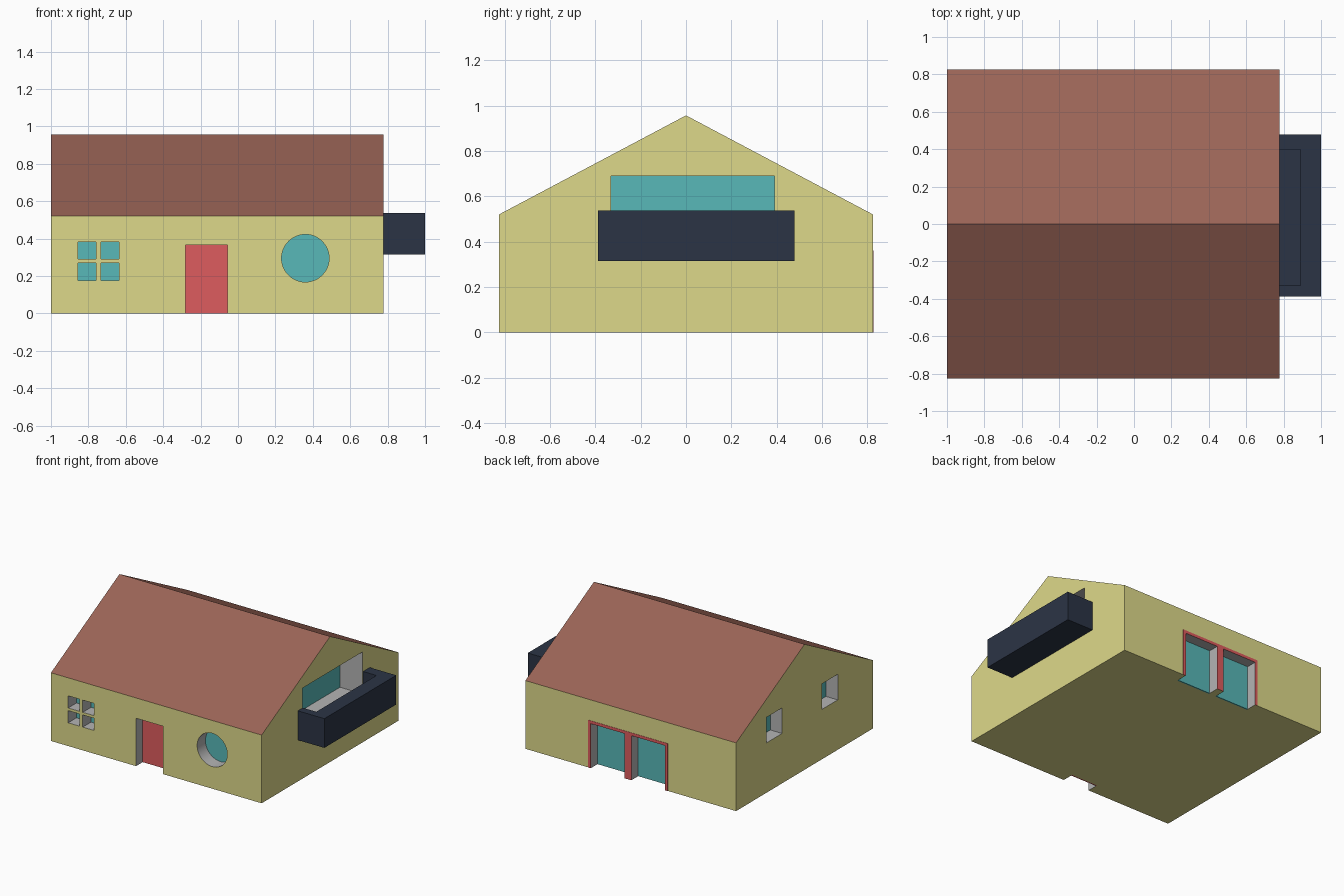
import bpy, bmesh, math
from mathutils import Matrix

if "Cube" in bpy.data.objects:
    bpy.data.objects.remove(bpy.data.objects["Cube"])

X0, X1, Y, EAVE, RIDGE = -1.0, 0.777, 0.825, 0.52, 0.957
PANEL = 0.01  # thickness of doors and glass


def material(name, hex_colour):
    def lin(c):
        return c / 12.92 if c <= 0.04045 else ((c + 0.055) / 1.055) ** 2.4
    m = bpy.data.materials.new(name)
    m.diffuse_color = [lin(int(hex_colour[i:i + 2], 16) / 255) for i in (0, 2, 4)] + [1]
    m.use_nodes = True
    m.node_tree.nodes["Principled BSDF"].inputs["Base Color"].default_value = m.diffuse_color
    return m


WALL = material("wall_yellow", "DED98A")
ROOF = material("roof_brown", "9A6456")
GREY = material("reveal_grey", "B4B4B4")
GLASS = material("glass_teal", "58B8B8")
RED = material("door_red", "DE5C5E")
NAVY = material("balcony_navy", "2B3445")


def add_box(bm, x, y, z):
    size = [abs(r[1] - r[0]) for r in (x, y, z)]
    mid = [(r[1] + r[0]) / 2 for r in (x, y, z)]
    bmesh.ops.create_cube(bm, size=1, matrix=Matrix.Translation(mid) @ Matrix.Diagonal((*size, 1)))


def add_disc(bm, x, z, r, y):
    # round plug lying along the y axis
    bmesh.ops.create_cone(bm, cap_ends=True, segments=48, radius1=r, radius2=r, depth=abs(y[1] - y[0]),
                          matrix=Matrix.Translation((x, sum(y) / 2, z)) @ Matrix.Rotation(math.pi / 2, 4, 'X'))


def finish(bm, name, *mats):
    bmesh.ops.recalc_face_normals(bm, faces=bm.faces[:])
    me = bpy.data.meshes.new(name)
    bm.to_mesh(me)
    bm.free()
    for m in mats:
        me.materials.append(m)
    ob = bpy.data.objects.new(name, me)
    bpy.context.collection.objects.link(ob)
    return ob


def activate(ob):
    bpy.ops.object.select_all(action='DESELECT')
    ob.select_set(True)
    bpy.context.view_layer.objects.active = ob


def carve(ob, cutter):
    mod = ob.modifiers.new("carve", 'BOOLEAN')
    mod.operation, mod.solver, mod.object = 'DIFFERENCE', 'EXACT', cutter
    activate(ob)
    bpy.ops.object.modifier_apply(modifier=mod.name)
    bpy.data.objects.remove(cutter)


# House shell: gable profile extruded along x, slopes in roof colour
bm = bmesh.new()
profile = [(-Y, 0), (Y, 0), (Y, EAVE), (0, RIDGE), (-Y, EAVE)]
face = bm.faces.new([bm.verts.new((X0, y, z)) for y, z in profile])
ext = bmesh.ops.extrude_face_region(bm, geom=[face])
bmesh.ops.translate(bm, vec=(X1 - X0, 0, 0), verts=[v for v in ext["geom"] if isinstance(v, bmesh.types.BMVert)])
bmesh.ops.recalc_face_normals(bm, faces=bm.faces[:])
for f in bm.faces:
    f.material_index = 1 if 0.1 < f.normal.z < 0.99 else 0
house = finish(bm, "house", WALL, ROOF, GREY)

cuts = bmesh.new()


def recess(name, axis, plane, sign, span, z, depth, mat):
    # opening in a wall with a panel filling its inner end
    inner = plane - sign * depth
    back = inner - sign * PANEL
    order = (lambda d: (d, span)) if axis == 'x' else (lambda d: (span, d))
    low = z[0] if z[0] > 0 else -0.1
    add_box(cuts, *order((back, plane + sign * 0.1)), (low, z[1]))
    bm = bmesh.new()
    add_box(bm, *order((back, inner)), z)
    finish(bm, name, mat)


# Front: four-pane window, door, round window
for x in (-0.855, -0.732):
    for z in (0.177, 0.29):
        recess("front_window_pane", 'y', -Y, -1, (x, x + 0.097), (z, z + 0.093), 0.1, GLASS)
recess("front_door", 'y', -Y, -1, (-0.282, -0.057), (0, 0.365), 0.08, RED)
add_disc(cuts, 0.36, 0.295, 0.127, (-Y - 0.1, -Y + 0.1 + PANEL))
bm = bmesh.new()
add_disc(bm, 0.36, 0.295, 0.127, (-Y + 0.1, -Y + 0.1 + PANEL))
round_glass = finish(bm, "round_window_glass", GLASS)

# Back: double glass door with a red frame
for x in (-0.403, -0.06):
    recess("back_door_glass", 'y', Y, 1, (x, x + 0.285), (0, 0.34), 0.08, GLASS)
# Left: two windows
for y in (-0.4, 0.27):
    recess("left_window_glass", 'x', X0, -1, (y, y + 0.19), (0.38, 0.575), 0.1, GLASS)
# Right: balcony opening
recess("balcony_glass", 'x', X1, 1, (-0.33, 0.39), (0.37, 0.69), 0.19, GLASS)

for f in cuts.faces:
    f.material_index = 2
carve(house, finish(cuts, "recess_cutter", WALL, ROOF, GREY))

# Thin red frame around the back door
bm = bmesh.new()
fy = (Y, Y + 0.002)
for x in ((-0.425, -0.403), (-0.118, -0.06), (0.225, 0.247)):
    add_box(bm, x, fy, (0, 0.34))
add_box(bm, (-0.425, 0.247), fy, (0.34, 0.362))
finish(bm, "back_door_frame", RED)

# Balcony: hollowed box, open towards the house
bm = bmesh.new()
add_box(bm, (X1, 1.0), (-0.388, 0.478), (0.315, 0.538))
balcony = finish(bm, "balcony", NAVY)
bm = bmesh.new()
add_box(bm, (X1 - 0.1, 0.89), (-0.328, 0.397), (0.37, 0.7))
carve(balcony, finish(bm, "balcony_cutter", NAVY))

for ob in (house, round_glass):
    activate(ob)
    bpy.ops.object.shade_smooth_by_angle(angle=math.radians(20))
